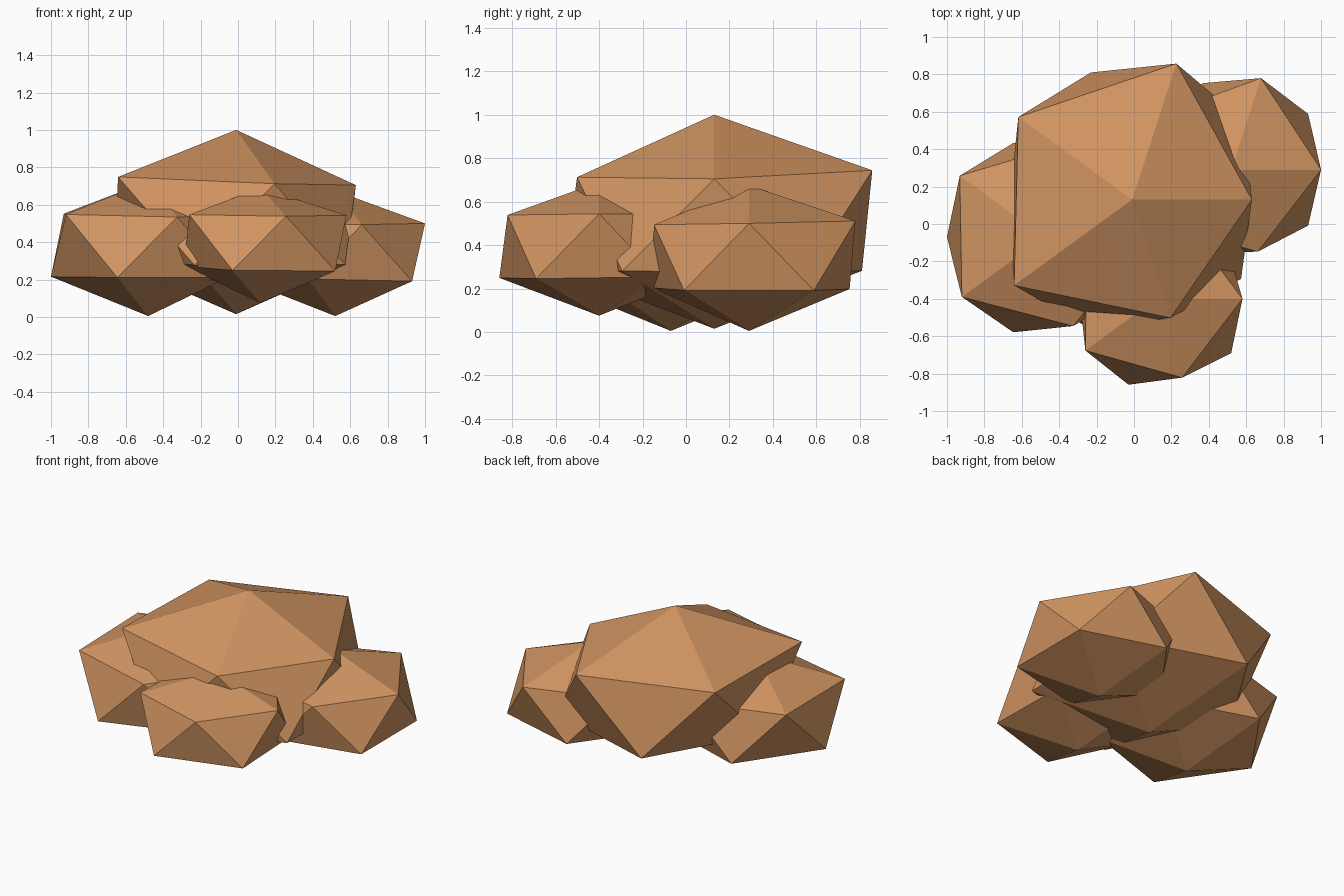
import bpy
import bmesh
import math

cube = bpy.data.objects.get("Cube")
if cube:
    bpy.data.objects.remove(cube, do_unlink=True)

SLOPE = 0.3125  # height over radius for both rings of a squashed rock

tan = bpy.data.materials.new("tan_stone")
tan.use_nodes = True
color = (0.63, 0.295, 0.12, 1)
tan.diffuse_color = color
shader = tan.node_tree.nodes["Principled BSDF"]
shader.inputs["Base Color"].default_value = color
shader.inputs["Roughness"].default_value = 0.9


def rock(name, center, top, bottom, upper, lower):
    """Squashed icosahedron whose corners are pushed in or out radially."""
    bm = bmesh.new()
    bmesh.ops.create_icosphere(bm, subdivisions=1, radius=1)
    for v in bm.verts:
        if abs(v.co.z) > 0.9:
            v.co = (0, 0, (top if v.co.z > 0 else bottom) - center[2])
            continue
        turn = math.degrees(math.atan2(v.co.y, v.co.x)) % 360
        if v.co.z > 0:
            r, side = upper[round(turn / 72) % 5], 1
        else:
            r, side = lower[round((turn - 36) / 72) % 5], -1
        a = math.radians(turn)
        v.co = (r * math.cos(a), r * math.sin(a), side * SLOPE * r)
    mesh = bpy.data.meshes.new(name)
    bm.to_mesh(mesh)
    bm.free()
    mesh.materials.append(tan)
    obj = bpy.data.objects.new(name, mesh)
    obj.location = center
    bpy.context.collection.objects.link(obj)


# Ring radii run counterclockwise, starting at +x
rock("main_boulder", (-0.01, 0.13, 0.505), 1.0, 0.015,
     (0.64, 0.765, 0.752, 0.78, 0.664), (0.73, 0.715, 0.655, 0.725, 0.72))
rock("right_rock", (-0.48, -0.07, 0.378), 0.725, 0.005,
     (0.54, 0.54, 0.558, 0.544, 0.5), (0.53, 0.53, 0.52, 0.535, 0.53))
rock("left_rock", (0.52, 0.29, 0.35), 0.675, 0.005,
     (0.48, 0.515, 0.49, 0.49, 0.46), (0.508, 0.487, 0.49, 0.47, 0.508))
rock("front_rock", (0.12, -0.4, 0.4), 0.69, 0.075,
     (0.46, 0.45, 0.46, 0.47, 0.443), (0.47, 0.47, 0.41, 0.483, 0.494))
